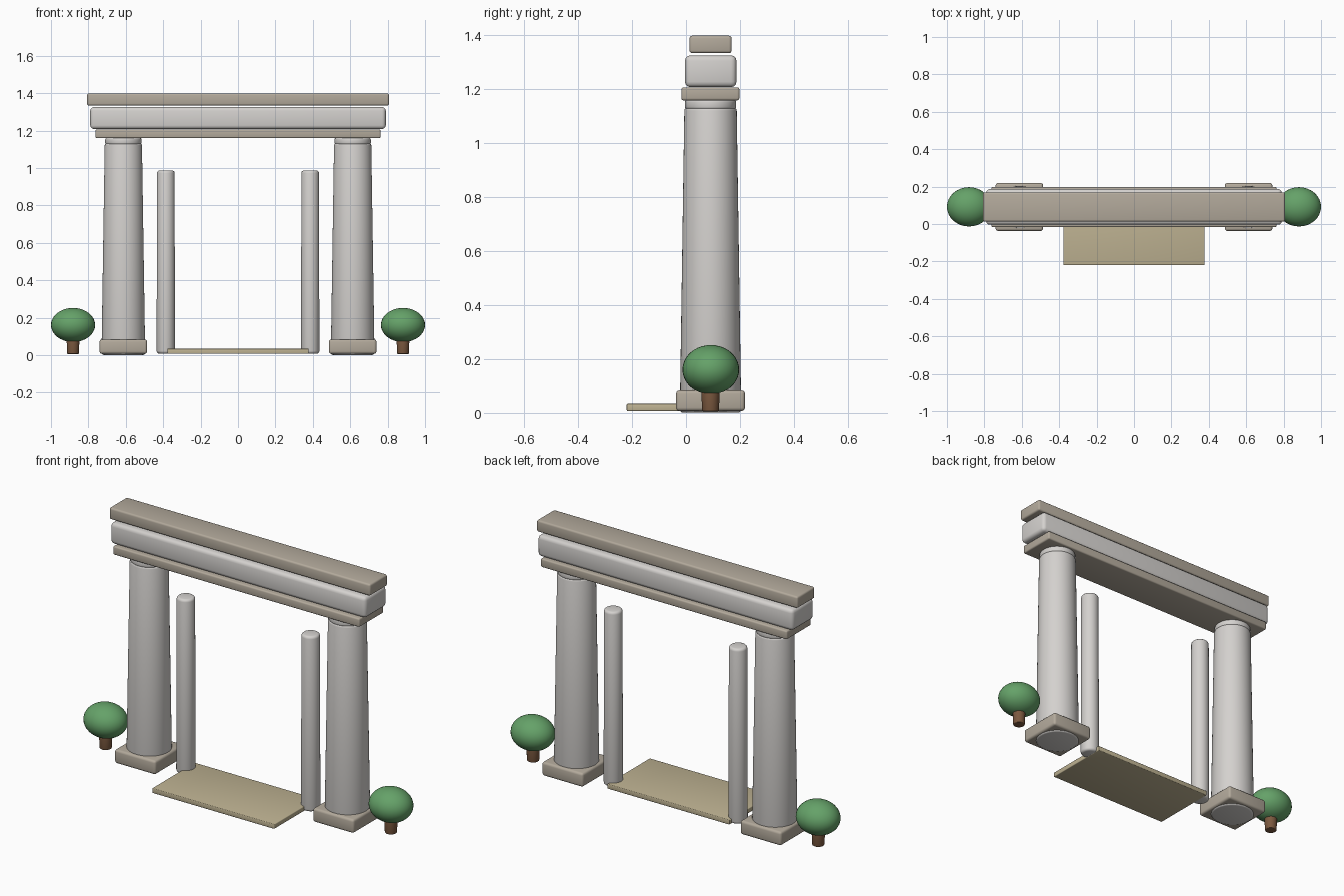
import bpy
from math import radians

if "Cube" in bpy.data.objects:
    bpy.data.objects.remove(bpy.data.objects["Cube"])

Y = 0.091  # depth of the gate's centre line


def material(name, rgb):
    m = bpy.data.materials.new(name)
    m.diffuse_color = (*rgb, 1)
    m.use_nodes = True
    m.node_tree.nodes["Principled BSDF"].inputs["Base Color"].default_value = m.diffuse_color
    return m


STONE = material("pale_stone", (0.66, 0.64, 0.62))
TRIM = material("tan_stone", (0.45, 0.40, 0.33))
STEP = material("sand", (0.52, 0.45, 0.29))
LEAF = material("leaf_green", (0.13, 0.36, 0.14))
BARK = material("bark", (0.20, 0.10, 0.05))


def finish(name, mat, bevel=0.0, segments=3):
    o = bpy.context.object
    o.name = name
    o.data.materials.append(mat)
    bpy.ops.object.transform_apply(location=False, rotation=False, scale=True)
    if bevel:
        b = o.modifiers.new("rounded_edges", "BEVEL")
        b.width, b.segments = bevel, segments
        b.limit_method = "ANGLE"
        b.angle_limit = radians(40)
        bpy.ops.object.modifier_apply(modifier=b.name)
    bpy.ops.object.shade_smooth_by_angle(angle=radians(35))
    return o


def block(name, x, y, z, mat, bevel):
    """Box from (min, max) pairs."""
    lims = (x, y, z)
    bpy.ops.mesh.primitive_cube_add(size=1, location=[(a + b) / 2 for a, b in lims])
    bpy.context.object.scale = [b - a for a, b in lims]
    return finish(name, mat, bevel)


def post(name, x, z, r_bottom, r_top, mat, bevel, x_scale=1.0, sides=48):
    """Tapered round post between two heights."""
    bpy.ops.mesh.primitive_cone_add(vertices=sides, radius1=r_bottom, radius2=r_top,
                                    depth=z[1] - z[0], location=(x, Y, sum(z) / 2))
    bpy.context.object.scale.x = x_scale
    return finish(name, mat, bevel)


for side, s in (("left", -1), ("right", 1)):
    # main column with plinth and capital ring
    cx = 0.613 * s
    block(side + "_plinth", (cx - 0.127, cx + 0.127), (Y - 0.128, Y + 0.128),
          (0.007, 0.084), TRIM, 0.013)
    post(side + "_column", cx, (0.001, 1.133), 0.114, 0.097, STONE, 0.012, 1.025)
    post(side + "_capital", cx, (1.125, 1.162), 0.095, 0.095, STONE, 0.01, 1.02)
    # slim inner door post
    post(side + "_door_post", 0.386 * s, (0.008, 0.987), 0.049, 0.047, STONE, 0.014)
    # small round shrub
    tx = 0.882 * s
    post(side + "_shrub_trunk", tx, (0.006, 0.12), 0.031, 0.036, BARK, 0.004, sides=24)
    bpy.ops.mesh.primitive_uv_sphere_add(segments=32, ring_count=20, radius=1,
                                         location=(tx, Y + 0.001, 0.161))
    bpy.context.object.scale = (0.118, 0.105, 0.091)
    finish(side + "_shrub_foliage", LEAF)

# stacked lintel
block("lower_lintel", (-0.762, 0.762), (-0.017, 0.198), (1.159, 1.207), TRIM, 0.008)
block("main_lintel", (-0.79, 0.79), (-0.004, 0.187), (1.208, 1.326), STONE, 0.02)
block("top_lintel", (-0.807, 0.807), (0.013, 0.169), (1.334, 1.399), TRIM, 0.01)

# threshold slab
block("threshold", (-0.378, 0.378), (-0.22, 0.157), (0.007, 0.034), STEP, 0.004)
